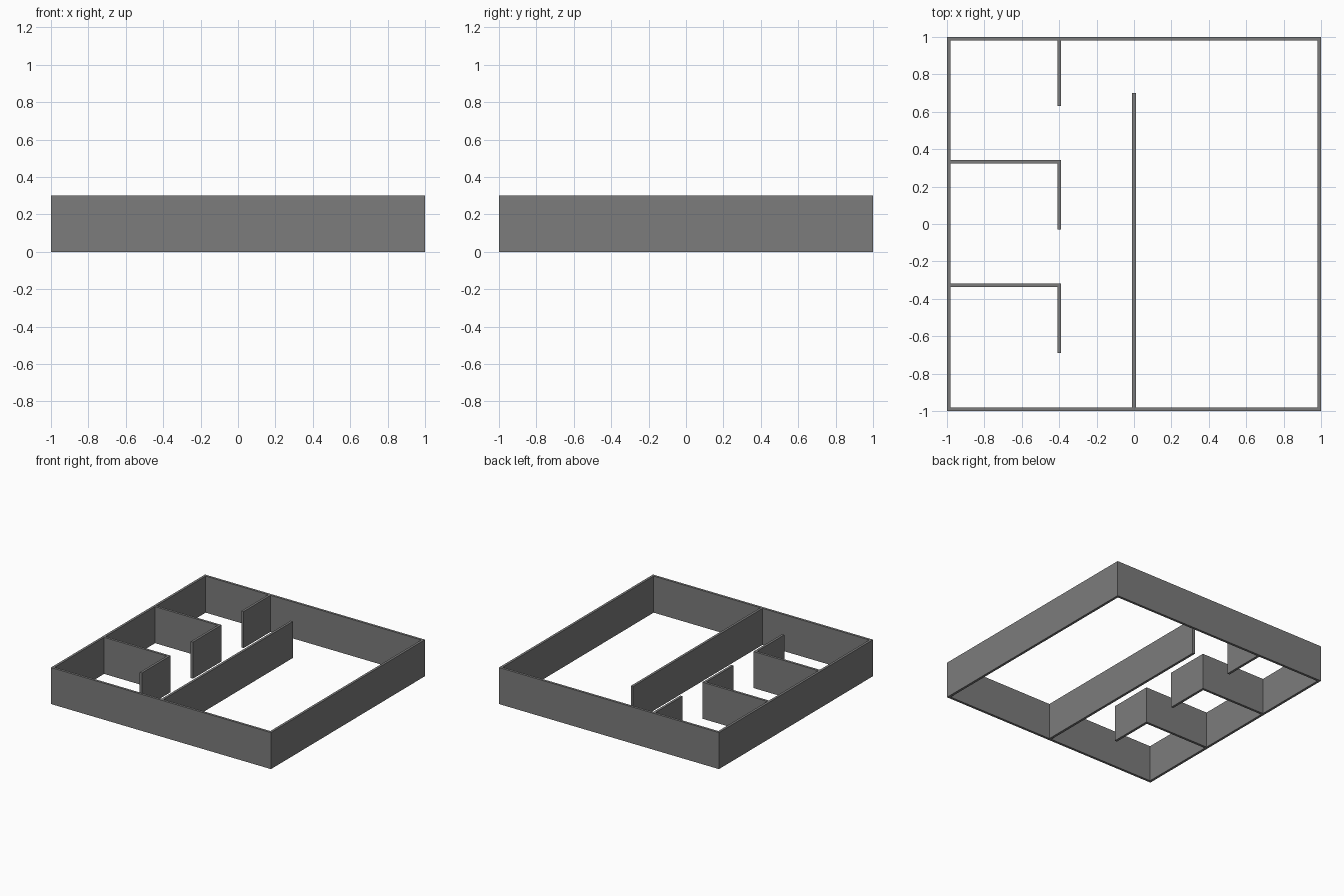
import bpy
import bmesh

cube = bpy.data.objects.get("Cube")
if cube:
    bpy.data.objects.remove(cube, do_unlink=True)

HEIGHT = 0.30
T = 0.02          # wall thickness
INNER = 1 - T     # inside face of the outer walls

# Single wall colour
grey = bpy.data.materials.new("wall_grey")
grey.use_nodes = True
colour = (0.2, 0.2, 0.2, 1)
grey.diffuse_color = colour
bsdf = next(n for n in grey.node_tree.nodes if n.type == 'BSDF_PRINCIPLED')
bsdf.inputs["Base Color"].default_value = colour


def extrude_plan(name, outlines):
    """Raise floor-plan polygons, sharing corner points, into a solid wall."""
    bm = bmesh.new()
    verts = {}
    for outline in outlines:
        for p in outline:
            if p not in verts:
                verts[p] = bm.verts.new((p[0], p[1], 0))
        bm.faces.new([verts[p] for p in outline])
    raised = bmesh.ops.extrude_face_region(bm, geom=bm.faces[:], use_keep_orig=True)
    top = [g for g in raised["geom"] if isinstance(g, bmesh.types.BMVert)]
    bmesh.ops.translate(bm, vec=(0, 0, HEIGHT), verts=top)
    bmesh.ops.recalc_face_normals(bm, faces=bm.faces[:])
    mesh = bpy.data.meshes.new(name)
    bm.to_mesh(mesh)
    bm.free()
    mesh.materials.append(grey)
    obj = bpy.data.objects.new(name, mesh)
    bpy.context.collection.objects.link(obj)
    return obj


def rectangle(x0, x1, y0, y1):
    return [(x0, y0), (x1, y0), (x1, y1), (x0, y1)]


# Outer walls: square ring of four mitred pieces
corners = [(-1, -1), (1, -1), (1, 1), (-1, 1)]
inside = [(x * INNER, y * INNER) for x, y in corners]
extrude_plan("outer_walls", [
    [corners[i], corners[(i + 1) % 4], inside[(i + 1) % 4], inside[i]]
    for i in range(4)])

# Long dividing wall, open at the back
extrude_plan("dividing_wall", [rectangle(-T / 2, T / 2, -INNER, 0.70)])

# Short wall beside the back room's doorway
XA, XB = -0.40 - T / 2, -0.40 + T / 2
extrude_plan("back_room_wall", [rectangle(XA, XB, 0.63, INNER)])

# L-shaped room partitions, each leaving a doorway in front
for name, y in (("middle_room_partition", 0.343), ("front_room_partition", -0.318)):
    end = y - 0.372
    extrude_plan(name, [[(-INNER, y), (-INNER, y - T), (XA, y - T),
                         (XA, end), (XB, end), (XB, y)]])
